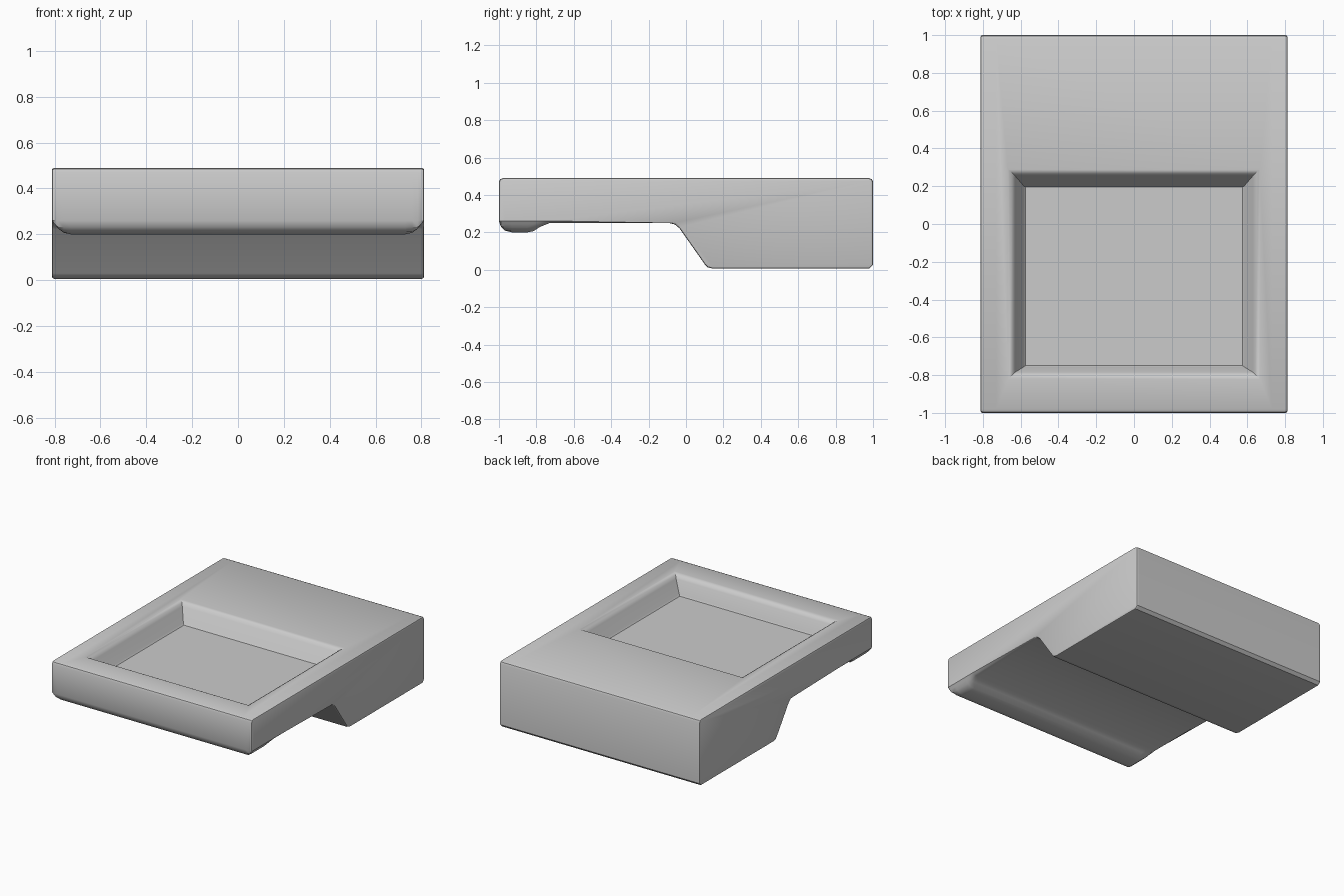
import bpy, bmesh

if "Cube" in bpy.data.objects:
    bpy.data.objects.remove(bpy.data.objects["Cube"])


def loft(name, rings):
    """Skin closed rings of equal point count and cap both ends."""
    bm = bmesh.new()
    loops = [[bm.verts.new(p) for p in ring] for ring in rings]
    n = len(loops[0])
    for a, b in zip(loops, loops[1:]):
        for i in range(n):
            j = (i + 1) % n
            bm.faces.new((a[i], a[j], b[j], b[i]))
    bm.faces.new(loops[0])
    bm.faces.new(loops[-1])
    bmesh.ops.recalc_face_normals(bm, faces=bm.faces)
    mesh = bpy.data.meshes.new(name)
    bm.to_mesh(mesh)
    bm.free()
    obj = bpy.data.objects.new(name, mesh)
    bpy.context.collection.objects.link(obj)
    return obj


# Side profile (y, z): rounded front lip, thin shelf, sloped step, deep rear block
profile = [(-1, 0.47), (-1, 0.26), (-0.99, 0.232), (-0.968, 0.21), (-0.93, 0.2),
           (-0.85, 0.2), (-0.815, 0.207), (-0.78, 0.23), (-0.73, 0.25),
           (-0.09, 0.25), (-0.06, 0.243), (-0.035, 0.222), (0.1, 0.03),
           (0.115, 0.014), (0.145, 0.006), (0.98, 0.006), (1, 0.026),
           (1, 0.47), (0.994, 0.484), (0.98, 0.49), (-0.98, 0.49), (-0.994, 0.484)]

# Sections across the width: the lip rounds upward at both ends
half = [(0.73, 0.2), (0.76, 0.207), (0.785, 0.225), (0.8, 0.245), (0.812, 0.262)]
sections = [(-x, z) for x, z in reversed(half)] + half
rings = [[(x, y, max(z, low) if y < -0.7 else z) for y, z in profile]
         for x, low in sections]
body = loft("tray_body", rings)

# Soften the outer side edges
bevel = body.modifiers.new("edge_softening", 'BEVEL')
bevel.width = 0.016
bevel.segments = 2
bevel.limit_method = 'ANGLE'
bevel.angle_limit = 1.2

# Tapered recess with a flared rim: (z, half width, front y, back y)
levels = [(0.36, 0.575, -0.75, 0.195), (0.37, 0.585, -0.757, 0.203),
          (0.46, 0.63, -0.785, 0.255), (0.478, 0.642, -0.797, 0.268),
          (0.488, 0.658, -0.815, 0.282), (0.492, 0.675, -0.83, 0.295),
          (0.6, 0.675, -0.83, 0.295)]
cutter = loft("recess_cutter", [[(-w, f, z), (w, f, z), (w, b, z), (-w, b, z)]
                                for z, w, f, b in levels])
cutter.hide_render = True
cutter.hide_viewport = False
cutter.display_type = 'WIRE'

recess = body.modifiers.new("recess", 'BOOLEAN')
recess.operation = 'DIFFERENCE'
recess.solver = 'EXACT'
recess.object = cutter

# Apply the modifiers and shade
bpy.context.view_layer.objects.active = body
body.select_set(True)
cutter.select_set(False)
for mod in [m.name for m in body.modifiers]:
    bpy.ops.object.modifier_apply(modifier=mod)
bpy.data.objects.remove(cutter)
bpy.ops.object.shade_smooth_by_angle(angle=0.6)
